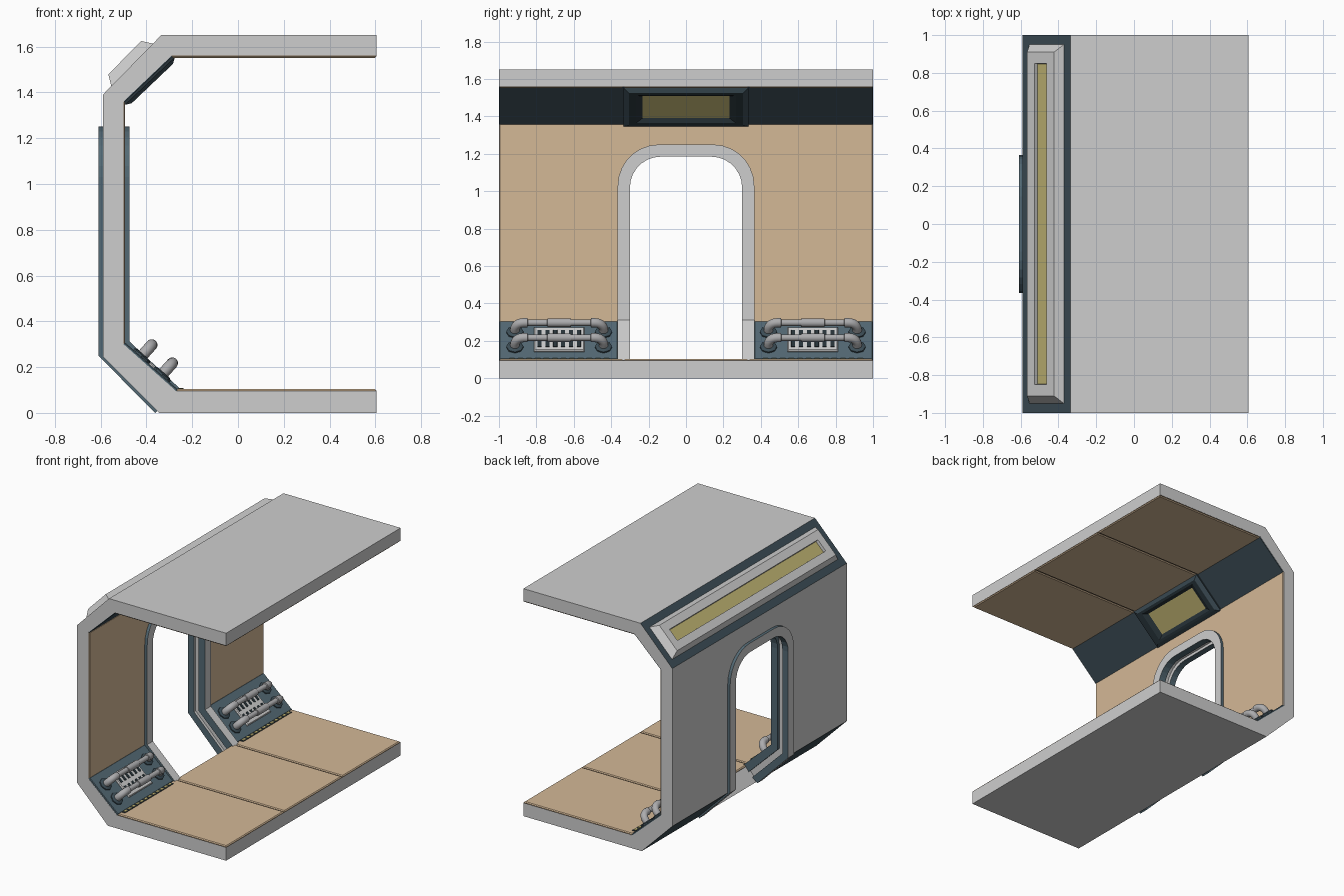
import bpy, bmesh, math

if "Cube" in bpy.data.objects:
    bpy.data.objects.remove(bpy.data.objects["Cube"])

def material(name, rgb):
    m = bpy.data.materials.new(name)
    lin = [((v / 255 + 0.055) / 1.055) ** 2.4 for v in rgb]
    m.diffuse_color = (*lin, 1)
    m.use_nodes = True
    m.node_tree.nodes["Principled BSDF"].inputs["Base Color"].default_value = m.diffuse_color
    return m

GREY = material("light_grey", (206, 206, 206))
TAN = material("tan", (212, 184, 150))
BROWN = material("groove_brown", (120, 102, 80))
TEAL = material("slate_teal", (84, 106, 117))
DARK = material("dark_teal", (60, 77, 86))
BLACK = material("bezel_dark", (40, 52, 58))
YELLOW = material("dull_yellow", (192, 180, 115))
PIPE = material("pipe_grey", (172, 172, 174))

def make(name, verts, faces, mats, idx=None, smooth=False):
    me = bpy.data.meshes.new(name)
    me.from_pydata(verts, [], faces)
    for m in mats:
        me.materials.append(m)
    if idx:
        me.polygons.foreach_set("material_index", idx)
    bm = bmesh.new()
    bm.from_mesh(me)
    bmesh.ops.recalc_face_normals(bm, faces=bm.faces)
    bm.to_mesh(me)
    bm.free()
    if smooth:
        me.polygons.foreach_set("use_smooth", [True] * len(me.polygons))
        me.set_sharp_from_angle(angle=math.radians(35))
    ob = bpy.data.objects.new(name, me)
    bpy.context.collection.objects.link(ob)
    return ob

def loop_faces(n, count, close=False):
    """Side quads joining consecutive rings of n points."""
    rng = range(count if close else count - 1)
    return [(i * n + k, i * n + (k + 1) % n, (i + 1) % count * n + (k + 1) % n, (i + 1) % count * n + k)
            for i in rng for k in range(n)]

def prism(name, prof, y0, y1, mats, side_idx=None):
    n = len(prof)
    v = [(x, y, z) for y in (y0, y1) for x, z in prof]
    f = loop_faces(n, 2) + [tuple(range(n)), tuple(range(n, 2 * n))]
    return make(name, v, f, mats, (side_idx or [0] * n) + [0, 0])

def at(fr, a, y, h):
    (cx, cz), (dx, dz), (nx, nz) = fr
    return (cx + dx * a + nx * h, y, cz + dz * a + nz * h)

def plate(name, fr, a, y, rings, mats, idx=None):
    """Stacked rectangles (half length, half width, height) on a surface frame."""
    v = [at(fr, a + sa * r[0], y + sy * r[1], r[2]) for r in rings
         for sa, sy in ((-1, -1), (1, -1), (1, 1), (-1, 1))]
    k = len(rings)
    f = loop_faces(4, k) + [(0, 1, 2, 3), tuple(range(4 * k - 4, 4 * k))]
    idx = idx or [0] * k
    return make(name, v, f, mats, [i for i in idx[:-1] for _ in range(4)] + [0, idx[-1]])

def slab(name, fr, a, y, ha, hy, t, mat, b=0.004):
    return plate(name, fr, a, y, [(ha, hy, 0), (ha, hy, t - b), (ha - b, hy - b, t)], [mat])

def frame(p, q, flip=1):
    dx, dz = q[0] - p[0], q[1] - p[1]
    L = math.hypot(dx, dz)
    d = (dx / L, dz / L)
    return (((p[0] + q[0]) / 2, (p[1] + q[1]) / 2), d, (d[1] * flip, -d[0] * flip)), L / 2

def arch(w, top, r, n=7):
    """Half-rounded doorway from the straight jamb at +y over to -y."""
    pts = [(w - r + r * math.cos(t), top - r + r * math.sin(t))
           for t in [math.pi / 2 * i / n for i in range(n + 1)]]
    return pts + [(-y, z) for y, z in reversed(pts)]

# section corner points, inside and outside
FI, WI, WT, CI = (-0.27, 0.095), (-0.50, 0.30), (-0.50, 1.36), (-0.29, 1.56)
FO, WO, WU, CO = (-0.345, 0), (-0.59, 0.245), (-0.59, 1.39), (-0.335, 1.65)
X1 = 0.605

# floor slab, wall-and-roof shell
prism("floor_slab", [(X1, 0), FO, FI, (X1, 0.095)], -1, 1, [GREY])
shell = prism("wall_and_roof_shell", [FI, FO, WO, WU, CO, (X1, 1.65), (X1, 1.56), CI, WT, WI],
              -1, 1, [GREY, DARK], [0, 1, 0, 1, 0, 0, 0, 0, 0, 0])

# inner wall panel
fr, h = frame(WI, WT)
wall = slab("wall_panel", fr, 0, 0, h, 0.998, 0.007, TAN)

# doorway cut
hole = [(0.335, -0.2)] + arch(0.335, 1.218, 0.19) + [(-0.335, -0.2)]
n = len(hole)
cutter = make("door_cutter", [(x, y, z) for x in (-1, 0) for y, z in hole],
              loop_faces(n, 2) + [tuple(range(n)), tuple(range(n, 2 * n))], [])
for ob in (shell, wall):
    mod = ob.modifiers.new("doorway", "BOOLEAN")
    mod.object, mod.operation, mod.solver = cutter, "DIFFERENCE", "EXACT"
    bpy.context.view_layer.objects.active = ob
    bpy.ops.object.modifier_apply(modifier=mod.name)
bpy.data.objects.remove(cutter)

# door frame rings following the bent wall section (t: 0 inside, 1 outside)
def door_ring(name, t0, t1, inset, mats, idx):
    mix = lambda a, b, t: a + (b - a) * t
    outer, inner = arch(0.365, 1.25, 0.22), arch(0.30 + inset, 1.185 + inset, 0.165)
    stations = []
    for o, i in zip(outer, inner):
        stations.append([(mix(-0.473, -0.61, t), y, z) for (y, z), t in ((o, t0), (i, t0), (i, t1), (o, t1))])
    for bx, bz in (((-0.473, -0.61), (0.311, 0.25)), ((-0.245, -0.362), (0.098, 0))):
        ring = [(mix(*bx, t), y, mix(*bz, t)) for y, t in
                ((0.365, t0), (0.30 + inset, t0), (0.30 + inset, t1), (0.365, t1))]
        stations.insert(0, ring)
        stations.append([(x, -y, z) for x, y, z in ring])
    c = len(stations)
    v = [p for s in stations for p in s]
    f = loop_faces(4, c) + [(0, 1, 2, 3), tuple(range(4 * c - 4, 4 * c))]
    make(name, v, f, mats, idx * (c - 1) + [1, 1])

door_ring("door_frame_inner", 0, 0.38, 0, [GREY, TEAL], [0, 1, 1, 1])
door_ring("door_frame_liner", 0.38, 0.66, 0.02, [GREY, DARK], [0, 0, 0, 0])
door_ring("door_frame_outer", 0.66, 1, 0, [GREY, TEAL], [0, 1, 0, 1])

# floor and ceiling panels over brown groove beds
for name, p, flip in (("floor", FI, -1), ("ceiling", CI, 1)):
    fr, h = frame(p, (X1, p[1]), flip)
    slab(name + "_groove_bed", fr, 0, 0, h, 0.999, 0.002, BROWN, 0.0005)
    for i in (-1, 0, 1):
        slab(name + "_panel", fr, 0, i * 2 / 3, h - 0.001, 0.329, 0.009, TAN, 0.006)

# upper slanted panel and lit display
fr, h = frame(WT, CI)
slab("upper_slant_panel", fr, 0, 0, h, 0.999, 0.005, DARK, 0.001)
plate("display", fr, 0, 0, [(0.15, 0.335, 0), (0.15, 0.335, 0.015), (0.125, 0.305, 0.03), (0.108, 0.268, 0.03),
      (0.085, 0.232, 0.014)], [BLACK, YELLOW, DARK], [0, 2, 0, 0, 1])

# outer roof light housing
fr, h = frame(WU, CO, -1)
plate("roof_light", fr, 0, 0, [(0.13, 0.95, 0), (0.102, 0.91, 0.045), (0.045, 0.85, 0.045),
      (0.043, 0.848, 0.024)], [GREY, YELLOW], [0, 0, 0, 1])

def tube(name, fr, a, yc, path, mat, sides=12):
    """Round tube; path holds (y, height, radius, tangent angle)."""
    v = []
    for y, hh, r, t in path:
        for k in range(sides):
            q = 2 * math.pi * k / sides
            c, s = r * math.cos(q), r * math.sin(q)
            v.append(at(fr, a + s, yc + y - c * math.sin(t), hh + c * math.cos(t)))
    m = len(path)
    f = loop_faces(sides, m) + [tuple(range(sides)), tuple(range((m - 1) * sides, m * sides))]
    make(name, v, f, [mat], None, True)

# half of a grab rail from its middle to its foot
H = 0.08
half = [(0.062, H, 0.024, 0), (0.064, H, 0.018, 0), (0.168, H, 0.018, 0), (0.17, H, 0.025, 0)]
half += [(0.19 + 0.047 * math.sin(t), H - 0.047 + 0.047 * math.cos(t), 0.025, -t)
         for t in [math.pi / 2 * i / 6 for i in range(7)]] + [(0.237, 0.005, 0.025, -math.pi / 2)]
rail = [(-y, z, r, -t) for y, z, r, t in reversed(half)] + half

# lower slanted plates, vents, rails and hazard strips on both sides of the door
fr, h = frame(FI, WI, 1)
floor_fr = ((-0.25, 0.103), (1, 0), (0, 1))
for s in (-1, 1):
    yc = s * 0.678
    slab("lower_slant_plate", fr, 0, s * 0.682, h, 0.317, 0.01, TEAL)
    slab("vent_plate", fr, 0, yc, 0.095, 0.135, 0.02, GREY, 0.006)
    for row in (-0.04, 0.04):
        for i in range(6):
            slab("vent_slot", fr, row, yc + (i - 2.5) * 0.042, 0.026, 0.011, 0.022, BLACK, 0.001)
    for a in (-0.06, 0.06):
        tube("grab_rail", fr, a, yc, rail, PIPE)
        for e in (-0.237, 0.237):
            tube("rail_foot", fr, a, yc + e, [(0, 0.005, 0.046, math.pi / 2), (0, 0.018, 0.046, math.pi / 2),
                 (0, 0.024, 0.036, math.pi / 2)], DARK, 8)
    slab("hazard_strip", floor_fr, 0, yc, 0.014, 0.28, 0.004, BLACK, 0.001)
    for i in range(12):
        slab("hazard_dash", floor_fr, 0, yc + (i - 5.5) * 0.046, 0.01, 0.014, 0.006, YELLOW, 0.001)
